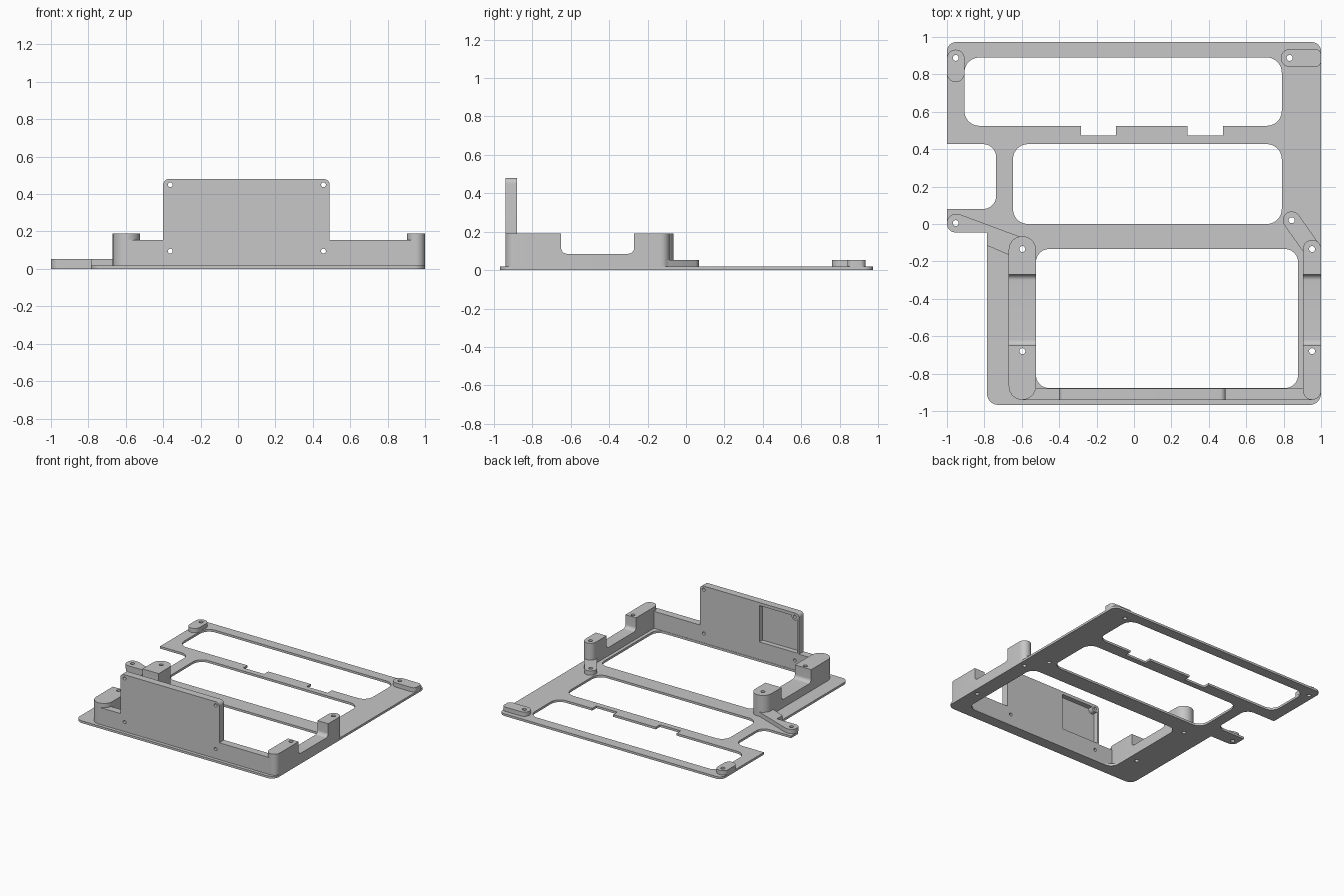
import bpy, bmesh, math
from mathutils import Vector, Matrix

cube = bpy.data.objects.get("Cube")
if cube:
    bpy.data.objects.remove(cube, do_unlink=True)

grey = bpy.data.materials.new("plain grey")
grey.use_nodes = True
COLOUR = (0.57, 0.57, 0.57, 1)
grey.diffuse_color = COLOUR
grey.node_tree.nodes["Principled BSDF"].inputs["Base Color"].default_value = COLOUR

# Planes for profiles: columns map profile x, profile y and depth to the world
TOP = Matrix.Identity(3)
FRONT = Matrix(((1, 0, 0), (0, 0, -1), (0, 1, 0)))
SIDE = Matrix(((0, 0, 1), (1, 0, 0), (0, 1, 0)))


def rounded(corners, steps=10):
    """Polygon from (x, y) or (x, y, radius) corners, with filleted corners."""
    pts, n = [], len(corners)
    for i, c in enumerate(corners):
        p = Vector(c[:2])
        r = c[2] if len(c) > 2 else 0
        if not r:
            pts.append(p)
            continue
        u = (Vector(corners[i - 1][:2]) - p).normalized()
        v = (Vector(corners[(i + 1) % n][:2]) - p).normalized()
        half = u.angle(v) / 2
        centre = p + (u + v).normalized() * r / math.sin(half)
        t = r / math.tan(half)
        a = (p + u * t - centre).normalized()
        b = (p + v * t - centre).normalized()
        pts += [centre + a.slerp(b, k / steps) * r for k in range(steps + 1)]
    return pts


def box(x0, x1, y0, y1, r=0):
    return rounded([(x0, y0, r), (x1, y0, r), (x1, y1, r), (x0, y1, r)])


def circle(x, y, r=0.016, n=24):
    return [Vector((x + r * math.cos(k * math.tau / n), y + r * math.sin(k * math.tau / n)))
            for k in range(n)]


def capsule(a, b, r, n=14):
    a, b = Vector(a), Vector(b)
    d = b - a
    start = math.atan2(d.y, d.x) - math.pi / 2
    pts = []
    for end, turn in ((b, 0), (a, math.pi)):
        for k in range(n + 1):
            ang = start + turn + math.pi * k / n
            pts.append(end + Vector((math.cos(ang), math.sin(ang))) * r)
    return pts


def extrude(name, loops, d0, d1, plane=TOP):
    """Solid from an outline and hole loops, spanning d0 to d1 in depth."""
    curve = bpy.data.curves.new(name, 'CURVE')
    curve.dimensions = '2D'
    curve.fill_mode = 'BOTH'
    curve.extrude = (d1 - d0) / 2
    for loop in loops:
        s = curve.splines.new('POLY')
        s.points.add(len(loop) - 1)
        for point, p in zip(s.points, loop):
            point.co = (p.x, p.y, 0, 1)
        s.use_cyclic_u = True
    temp = bpy.data.objects.new(name + "_curve", curve)
    bpy.context.collection.objects.link(temp)
    bpy.context.view_layer.update()
    mesh = bpy.data.meshes.new_from_object(
        temp.evaluated_get(bpy.context.evaluated_depsgraph_get()))
    bpy.data.objects.remove(temp, do_unlink=True)
    bpy.data.curves.remove(curve)
    bm = bmesh.new()
    bm.from_mesh(mesh)
    bmesh.ops.remove_doubles(bm, verts=bm.verts[:], dist=1e-5)
    for v in bm.verts:
        v.co = plane @ (v.co + Vector((0, 0, (d0 + d1) / 2)))
    bmesh.ops.recalc_face_normals(bm, faces=bm.faces[:])
    bm.to_mesh(mesh)
    bm.free()
    mesh.materials.clear()
    mesh.materials.append(grey)
    ob = bpy.data.objects.new(name, mesh)
    bpy.context.collection.objects.link(ob)
    return ob


def activate(ob):
    bpy.ops.object.select_all(action='DESELECT')
    ob.select_set(True)
    bpy.context.view_layer.objects.active = ob


def cut(ob, cutter):
    cutter.hide_render = True
    mod = ob.modifiers.new("cut", 'BOOLEAN')
    mod.operation = 'DIFFERENCE'
    mod.solver = 'EXACT'
    mod.object = cutter
    activate(ob)
    bpy.ops.object.modifier_apply(modifier=mod.name)
    bpy.data.objects.remove(cutter, do_unlink=True)


parts = []
PLATE, PAD, TALL = 0.018, 0.053, 0.19
BACK_R, BACK_L = (-0.953, 0.888), (0.832, 0.888)
ARM_R, ARM_L = (-0.953, 0.005), (0.843, 0.02)
REAR_Y, FRONT_Y = -0.134, -0.68
TOWER_R, TOWER_L = -0.597, 0.952

# Base plate with three windows and screw holes
outline = rounded([
    (-1, 0.973, 0.05), (1, 0.973, 0.05), (1, -0.967, 0.06), (-0.786, -0.967, 0.06),
    (-0.786, -0.045), (-1, -0.045, 0.05), (-1, 0.08), (-0.737, 0.08, 0.07),
    (-0.737, 0.427, 0.07), (-1, 0.427)])
back_window = rounded([
    (-0.907, 0.89, 0.08), (-0.907, 0.525, 0.08), (-0.283, 0.525), (-0.283, 0.472),
    (-0.096, 0.472), (-0.096, 0.525), (0.287, 0.525), (0.287, 0.472),
    (0.476, 0.472), (0.476, 0.525), (0.79, 0.525, 0.08), (0.79, 0.89, 0.08)])
screws = [BACK_R, BACK_L, ARM_R, ARM_L] + [
    (x, y) for x in (TOWER_R, TOWER_L) for y in (REAR_Y, FRONT_Y)]
parts.append(extrude("base_plate", [
    outline, back_window, box(-0.647, 0.79, 0, 0.427, 0.08),
    box(-0.524, 0.877, -0.877, -0.134, 0.07)] + [circle(*s) for s in screws], 0, PLATE))

# Low screw pads at the back corners
parts.append(extrude("back_right_pad", [
    capsule((-0.953, 0.806), (-0.953, 0.885), 0.047), circle(*BACK_R)], PLATE, PAD))
parts.append(extrude("back_left_pad", [
    rounded([(0.785, 0.84, 0.047), (1, 0.84, 0.03), (1, 0.935, 0.03), (0.785, 0.935, 0.047)]),
    circle(*BACK_L)], PLATE, PAD))

# Low arms reaching out from the towers
parts.append(extrude("right_arm", [
    rounded([(-1, 0.053, 0.045), (-0.935, 0.053), (-0.55, -0.09), (-0.55, -0.216),
             (-0.786, -0.115), (-0.786, -0.045), (-1, -0.045, 0.045)]),
    circle(*ARM_R), circle(TOWER_R, REAR_Y)], PLATE, PAD))
parts.append(extrude("left_arm", [
    capsule(ARM_L, (TOWER_L, REAR_Y), 0.047), circle(*ARM_L),
    circle(TOWER_L, REAR_Y)], PLATE, PAD))

# Side rails with a tall tower at each end and a dip between
for name, x, r, rear in (("right_rail", TOWER_R, 0.073, -0.065),
                         ("left_rail", TOWER_L, 0.048, -0.085)):
    rail = extrude(name, [
        capsule((x, -0.94 + r), (x, rear - r), r),
        circle(x, REAR_Y), circle(x, FRONT_Y)], PLATE, TALL)
    dip = rounded([(-0.65, 0.3), (-0.65, 0.085, 0.03), (-0.27, 0.085, 0.03), (-0.27, 0.3)])
    cut(rail, extrude("dip_cutter", [dip], x - 0.2, x + 0.2, SIDE))
    parts.append(rail)

# Front wall with a tall panel, four holes and a pocket in its rear
panel_holes = [(x, z) for x in (-0.362, 0.457) for z in (0.095, 0.45)]
wall = extrude("front_wall", [rounded([
    (-0.6, PLATE), (0.95, PLATE), (0.95, 0.155), (0.49, 0.155), (0.49, 0.48, 0.03),
    (-0.4, 0.48, 0.03), (-0.4, 0.155), (-0.6, 0.155)])]
    + [circle(x, z, 0.013) for x, z in panel_holes], 0.88, 0.94, FRONT)
cut(wall, extrude("pocket_cutter", [box(-0.385, -0.045, 0.16, 0.455)], 0.8, 0.92, FRONT))
parts.append(wall)
parts.append(extrude("pocket_screw_boss", [
    circle(-0.362, 0.45, 0.03), circle(-0.362, 0.45, 0.013)], 0.88, 0.921, FRONT))

# Smooth the round corners and keep hard edges
for ob in parts:
    activate(ob)
    bpy.ops.object.shade_smooth_by_angle(angle=math.radians(30))
